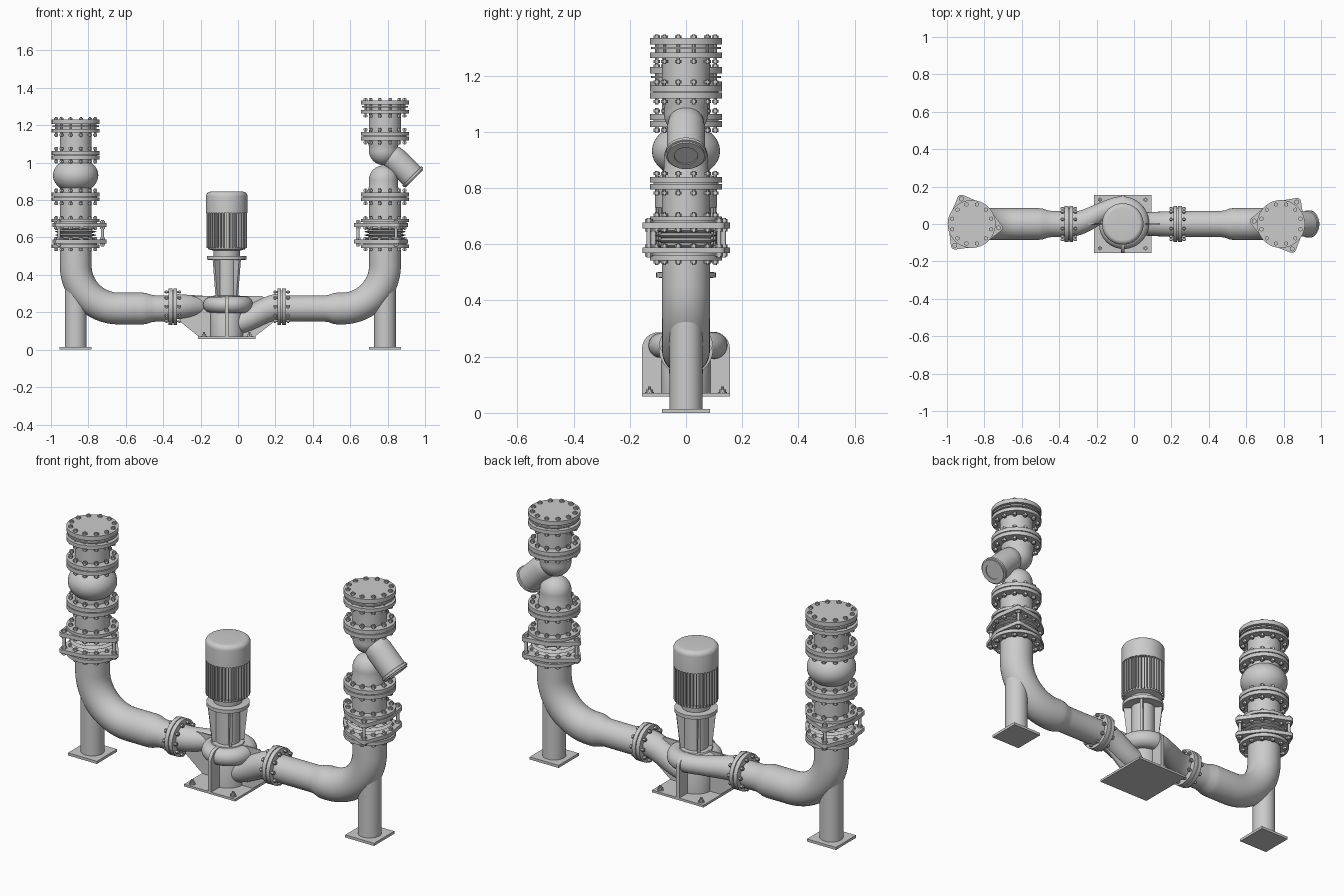
import bpy, bmesh
from math import sin, cos, pi, radians
from mathutils import Vector, Matrix

if "Cube" in bpy.data.objects:
    bpy.data.objects.remove(bpy.data.objects["Cube"])


def finish(name, bm, M=Matrix(), angle=35):
    bmesh.ops.transform(bm, matrix=M, verts=bm.verts)
    bmesh.ops.recalc_face_normals(bm, faces=bm.faces)
    me = bpy.data.meshes.new(name)
    bm.to_mesh(me)
    bm.free()
    for p in me.polygons:
        p.use_smooth = True
    me.set_sharp_from_angle(angle=radians(angle))
    ob = bpy.data.objects.new(name, me)
    bpy.context.collection.objects.link(ob)
    return ob


def at(x, y, z):
    return Matrix.Translation((x, y, z))


def cyl(bm, x, y, z0, z1, r, n=48):
    bmesh.ops.create_cone(bm, cap_ends=True, segments=n, radius1=r, radius2=r,
                          depth=z1 - z0, matrix=at(x, y, (z0 + z1) / 2))


def box(bm, size, M):
    bmesh.ops.create_cube(bm, size=1, matrix=M @ Matrix.Diagonal((*size, 1)))


def skin(bm, rings):
    for a, b in zip(rings, rings[1:]):
        for i in range(len(a)):
            j = (i + 1) % len(a)
            bm.faces.new((a[i], a[j], b[j], b[i]))
    bm.faces.new(rings[0])
    bm.faces.new(rings[-1])


def lathe(name, prof, M=Matrix(), n=48):
    """Revolve (radius, z) pairs with closed ends."""
    bm = bmesh.new()
    skin(bm, [[bm.verts.new((r * cos(2 * pi * i / n), r * sin(2 * pi * i / n), z))
               for i in range(n)] for r, z in prof])
    return finish(name, bm, M)


def sweep(name, pts, radii, n=40):
    """Round tube along a path, frame carried along the path."""
    bm = bmesh.new()
    pts = [Vector(p) for p in pts]
    d = Vector((0, 0, 1))
    q = Matrix.Identity(3)
    rings = []
    for k, p in enumerate(pts):
        t = (pts[min(k + 1, len(pts) - 1)] - pts[max(k - 1, 0)]).normalized()
        q = d.rotation_difference(t).to_matrix() @ q
        d = t
        rings.append([bm.verts.new(p + q @ Vector((radii[k] * cos(2 * pi * i / n),
                      radii[k] * sin(2 * pi * i / n), 0))) for i in range(n)])
    skin(bm, rings)
    return finish(name, bm)


def prism(name, outline, thick, M):
    bm = bmesh.new()
    skin(bm, [[bm.verts.new((x, y, z)) for x, y in outline] for z in (-thick / 2, thick / 2)])
    return finish(name, bm, M)


def flange(name, discs, bolts, M, r=0.128, rb=0.108, n=12, head=0.012):
    """Stack of discs clamped by a ring of hex bolts."""
    bm = bmesh.new()
    for z0, z1, k in discs:
        cyl(bm, 0, 0, z0, z1, r * k)
    b0, b1 = bolts
    for i in range(n):
        a = 2 * pi * (i + .5) / n
        x, y = rb * cos(a), rb * sin(a)
        cyl(bm, x, y, b0, b1, head * .5, 8)
        cyl(bm, x, y, b0 + .004, b0 + .015, head, 6)
        cyl(bm, x, y, b1 - .015, b1 - .004, head, 6)
    return finish(name, bm, M)


def pair(name, z, M, **kw):
    return flange(name, [(z - .023, z - .002, 1), (z - .003, z + .003, .9), (z + .002, z + .023, 1)],
                  (z - .044, z + .044), M, **kw)


def expansion_joint(side, M, a0):
    # lobed tie plates, rods and bellows
    angs = [radians(a0 + 120 * k) for k in range(3)]
    for tag, z0, z1 in (("lower", .568, .588), ("upper", .656, .678)):
        bm = bmesh.new()
        for z in (z0, z1):
            for i in range(48):
                bm.verts.new((.124 * cos(i * pi / 24), .124 * sin(i * pi / 24), z))
            for a in angs:
                for i in range(16):
                    bm.verts.new((.145 * cos(a) + .022 * cos(i * pi / 8),
                                  .145 * sin(a) + .022 * sin(i * pi / 8), z))
        res = bmesh.ops.convex_hull(bm, input=bm.verts)
        bmesh.ops.delete(bm, geom=[g for g in res["geom_interior"] if isinstance(g, bmesh.types.BMVert)],
                         context='VERTS')
        finish(f"{side}_{tag}_tie_plate", bm, M)
    bm = bmesh.new()
    for a in angs:
        x, y = .145 * cos(a), .145 * sin(a)
        cyl(bm, x, y, .553, .693, .008, 12)
        for z in (.557, .588, .645, .678):
            cyl(bm, x, y, z, z + .011, .014, 6)
    finish(f"{side}_tie_rods", bm, M)
    lathe(f"{side}_bellows", [(.098 - .013 * cos(2 * pi * k / 8), .586 + .072 * k / 32)
                              for k in range(33)], M)
    flange(f"{side}_joint_lower_flange", [(.543, .562, 1), (.56, .57, .9)], (.527, .603), M)
    flange(f"{side}_joint_upper_flange", [(.676, .684, .9), (.682, .698, 1)], (.641, .714), M)


def leg(side, s, cx, xr1, xr0, xf, a0):
    M = at(cx, 0, 0)
    # elbow pipe with reducer
    R, zc = .23, .22
    pts = [(cx, 0, .55)] + [(cx - s * R * (1 - cos(t)), 0, zc + R - R * sin(t))
                            for t in [k * pi / 32 for k in range(17)]]
    rad = [.085] * len(pts)
    for x, r in ((xr1, .085), (xr1 * .7 + xr0 * .3, .082), (xr1 * .3 + xr0 * .7, .073), (xr0, .07), (xf, .07)):
        pts.append((x, 0, zc))
        rad.append(r)
    sweep(f"{side}_elbow_pipe", pts, rad)
    # support foot
    bm = bmesh.new()
    cyl(bm, 0, 0, .01, .33, .058)
    box(bm, (.172, .172, .014), at(0, 0, .007))
    finish(f"{side}_support_foot", bm, M)
    pair(f"{side}_pump_flange", 0, at(xf, 0, zc + .01) @ Matrix.Rotation(pi / 2, 4, 'Y'),
         r=.097, rb=.082, n=10, head=.010)
    expansion_joint(side, M, a0)
    lathe(f"{side}_lower_spool", [(.085, .66), (.085, .81)], M)
    pair(f"{side}_valve_lower_flange", .817, M)


def top_end(side, M, z0, z1):
    # upper spool closed by a bolted blind flange
    lathe(f"{side}_upper_spool", [(.085, z0), (.085, z1 - .07)], M)
    flange(f"{side}_blind_flange", [(z1 - .083, z1 - .064, 1), (z1 - .066, z1 - .036, .82), (z1 - .052, z1 - .044, .97),
                                    (z1 - .036, z1 - .013, 1)], (z1 - .105, z1), M)


leg("left", -1, -.868, -.51, -.44, -.348, -8)
leg("right", 1, .786, .53, .465, .233, -66)

# left ball check valve
L = at(-.868, 0, 0)
lathe("left_ball_valve_body", [(.085, .82), (.085, .845)] +
      [(.121 * cos(t), .932 + .094 * sin(t)) for t in [-.8 + 1.6 * k / 20 for k in range(21)]] +
      [(.085, 1.02), (.085, 1.04)], L)
pair("left_valve_upper_flange", 1.04, L)
top_end("left", L, 1.04, 1.243)

# right angle strainer: two domes, neck and slanted branch
Rt = at(.786, 0, 0)
dome = [(.078 * cos(k * pi / 26), .078 * sin(k * pi / 26)) for k in range(13)]
D = at(-.008, 0, 0)
lathe("right_strainer_lower_dome", [(.085, .82), (.085, .85), (.078, .87)] + [(r, .907 + z) for r, z in dome], Rt @ D)
lathe("right_strainer_upper_dome", [(r, 1.065 - z) for r, z in reversed(dome)] +
      [(.078, 1.09), (.085, 1.11), (.085, 1.14)], Rt @ D)
lathe("right_strainer_branch", [(.02, 0), (.045, .01), (.062, .035), (.067, .07), (.067, .192), (.073, .194),
                                (.073, .206), (.066, .207), (.066, .214), (.042, .214), (.042, .209)],
      at(.793, 0, 1.065) @ Matrix.Rotation(radians(135), 4, 'Y'))
pair("right_valve_upper_flange", 1.142, Rt)
top_end("right", Rt, 1.142, 1.346)

# pump: base plate with anchor bolts
P = at(-.06, 0, 0)
bm = bmesh.new()
box(bm, (.306, .312, .012), at(0, 0, .064))
for x in (-.122, .122):
    for y in (-.13, .13):
        cyl(bm, x, y, .07, .074, .016, 16)
        cyl(bm, x, y, .072, .084, .012, 6)
        cyl(bm, x, y, .08, .094, .006, 8)
finish("pump_base_plate", bm, P)
# casing cylinder with cover
lathe("pump_casing", [(.087, .068), (.087, .275), (.08, .287), (.062, .29)], P)
# scroll and outlet
path, rad = [], []
for k in range(15):
    t = k / 14
    path.append((-.335 + .275 * t, .1 * t * t * (3 - 2 * t), .23 + .01 * t))
    rad.append(.068 - .02 * min(1, t * 1.4))
for k in range(1, 41):
    t = k / 40
    a = pi / 2 - t * 1.8 * pi
    R = .1 - .018 * t
    path.append((-.06 + R * cos(a), R * sin(a), .24))
    rad.append(.048 - .008 * t)
sweep("pump_scroll", path, rad)
# inlet bend
path = []
for k in range(13):
    t = k / 12
    path.append((.225 - .255 * t, 0, .23 - .09 * t * t * (3 - 2 * t)))
sweep("pump_inlet", path, [.07 - .012 * k / 12 for k in range(13)])
# support webs
xz = Matrix.Rotation(pi / 2, 4, 'X')
prism("pump_long_web", [(-.31, .15), (-.21, .07), (.09, .07), (.2, .155), (.2, .2), (.13, .288), (-.26, .288), (-.31, .25)],
      .008, xz)
arc = [(.1 + .056 * cos(k * pi / 20), .23 + .056 * sin(k * pi / 20)) for k in range(11)]
prism("pump_cross_web", [(.156, .07)] + arc + [(-x, z) for x, z in reversed(arc)] + [(-.156, .07)],
      .018, P @ Matrix.Rotation(pi / 2, 4, 'Z') @ xz)
# motor stool with diagonal ribs
lathe("motor_stool", [(.06, .28), (.06, .48), (.106, .481), (.106, .5), (.07, .502), (.072, .53),
                      (.1, .538), (.1, .55)], P)
for k in range(4):
    prism(f"stool_rib_{k + 1}", [(.03, .28), (.078, .28), (.1, .485), (.03, .485)], .014,
          P @ Matrix.Rotation(pi / 4 + k * pi / 2, 4, 'Z') @ xz)
# motor with cooling fins and rounded cowl
bm = bmesh.new()
cyl(bm, 0, 0, .538, .74, .094)
for k in range(40):
    box(bm, (.03, .005, .19), Matrix.Rotation(k * pi / 20, 4, 'Z') @ at(.094, 0, .638))
finish("motor_fins", bm, P)
lathe("motor_cowl", [(.09, .73), (.111, .73), (.111, .82)] +
      [(.086 + .025 * cos(k * pi / 12), .82 + .025 * sin(k * pi / 12)) for k in range(1, 7)] + [(.02, .845)], P)
